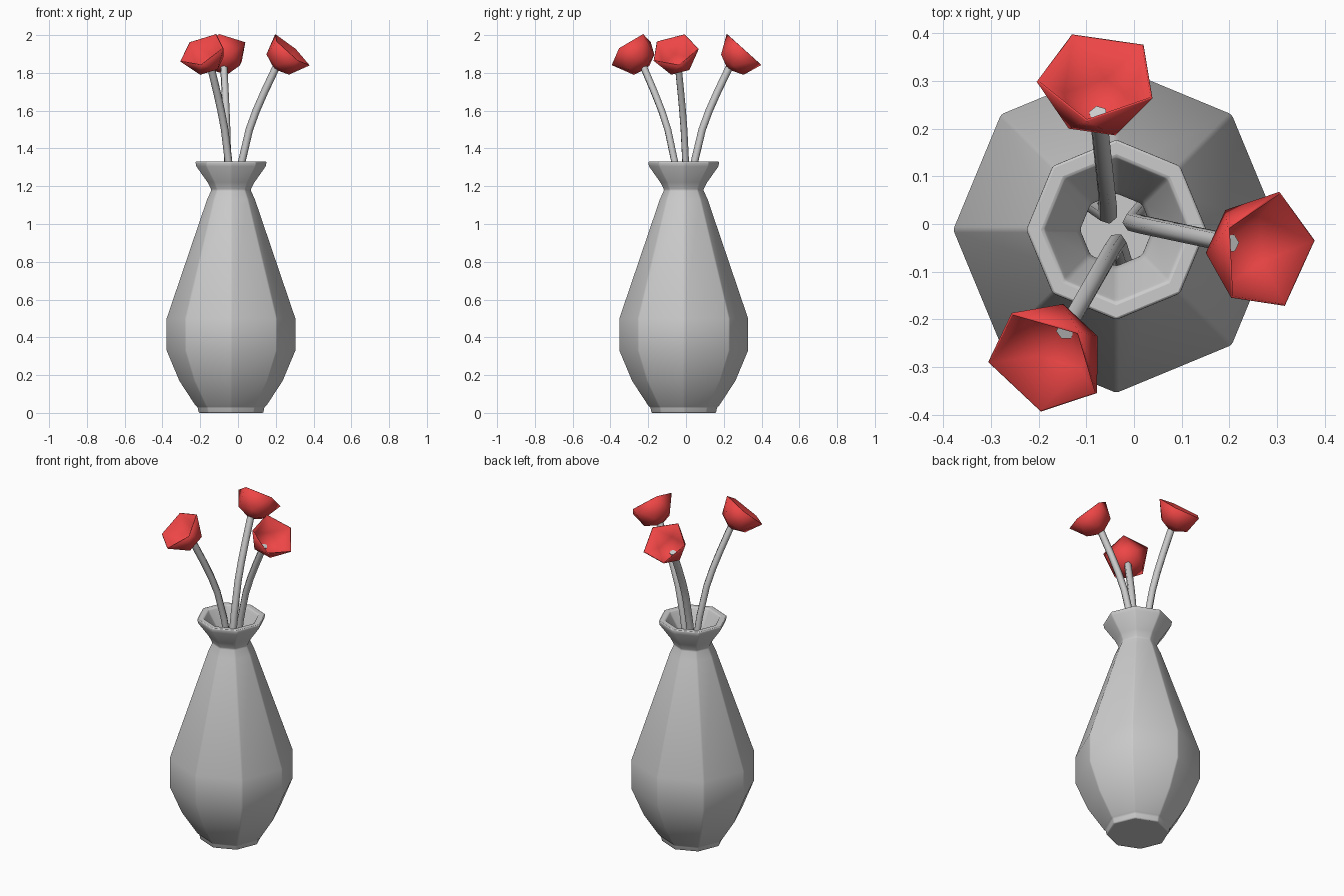
import bpy, bmesh
from math import sin, cos, radians, pi
from mathutils import Vector

if "Cube" in bpy.data.objects:
    bpy.data.objects.remove(bpy.data.objects["Cube"])

CX, CY = -0.037, -0.012
red = bpy.data.materials.new("petal_red")
red.diffuse_color = (0.85, 0.06, 0.06, 1)
red.use_nodes = True
red.node_tree.nodes["Principled BSDF"].inputs["Base Color"].default_value = red.diffuse_color


def finish(bm, name, angle, mat=None):
    bmesh.ops.recalc_face_normals(bm, faces=bm.faces)
    me = bpy.data.meshes.new(name)
    bm.to_mesh(me)
    bm.free()
    ob = bpy.data.objects.new(name, me)
    bpy.context.collection.objects.link(ob)
    if mat:
        me.materials.append(mat)
    bpy.ops.object.select_all(action='DESELECT')
    ob.select_set(True)
    bpy.context.view_layer.objects.active = ob
    bpy.ops.object.shade_smooth_by_angle(angle=radians(angle))
    return ob


# Vase: eight-sided lathe, outside profile up, then inside profile down
profile = [(0.172, 0), (0.178, 0.03), (0.19, 0.04), (0.275, 0.17), (0.342, 0.33),
           (0.342, 0.5), (0.128, 1.13), (0.105, 1.18), (0.125, 1.22), (0.185, 1.305),
           (0.19, 1.33), (0.152, 1.33), (0.145, 1.31), (0.085, 1.22), (0.075, 1.18),
           (0.095, 1.13), (0.31, 0.5), (0.31, 0.34), (0.25, 0.18), (0.15, 0.04)]
bm = bmesh.new()
rings = [[bm.verts.new((CX + r * cos(k * pi / 4), CY + r * sin(k * pi / 4), z))
          for k in range(8)] for r, z in profile]
for a, b in zip(rings, rings[1:]):
    for k in range(8):
        n = (k + 1) % 8
        bm.faces.new((a[k], a[n], b[n], b[k]))
bm.faces.new(rings[0])
bm.faces.new(rings[-1])
vase = finish(bm, "vase", 50)
bev = vase.modifiers.new("soft_edges", 'BEVEL')
bev.width = 0.006
bev.segments = 2
bev.limit_method = 'ANGLE'
bev.angle_limit = radians(28)

TILT = radians(42)


def flower(name, centre, heading, phase, start, bottom):
    """Cup of petals around a tilted axis, with its curved stem."""
    h = radians(heading)
    out = Vector((cos(h), sin(h), 0))
    side = Vector((-sin(h), cos(h), 0))
    axis = out * sin(TILT) + Vector((0, 0, cos(TILT)))
    u = out * cos(TILT) - Vector((0, 0, sin(TILT)))
    c = Vector(centre)

    # Petal cup: tip, small ring, wide ring turned by half a step
    bm = bmesh.new()

    def ring(r, d, ph):
        return [bm.verts.new(c + axis * d + r * (u * cos(radians(ph + 72 * k))
                + side * sin(radians(ph + 72 * k)))) for k in range(5)]
    tip = bm.verts.new(c - axis * 0.135)
    mid = ring(0.085, -0.1, phase + 36)
    rim = ring(0.13, 0, phase)
    for k in range(5):
        n = (k + 1) % 5
        bm.faces.new((tip, mid[n], mid[k]))
        bm.faces.new((mid[k], rim[n], rim[k]))
        bm.faces.new((mid[k], mid[n], rim[n]))
    ob = finish(bm, name + "_petals", 60, red)
    sol = ob.modifiers.new("thickness", 'SOLIDIFY')
    sol.thickness = 0.005

    # Stem: six-sided tube from the vase floor to inside the cup
    s = Vector((start[0], start[1], 1.33))
    end = c - axis * 0.12
    run = (end - s)
    pts = [Vector(bottom), s.lerp(Vector(bottom), 0.5) - out * 0.02,
           s - out * 0.025 - Vector((0, 0, 0.16)), s]
    for f, z in ((0.22, 1.5), (0.42, 1.6), (0.66, 1.7)):
        pts.append(Vector((s.x + run.x * f, s.y + run.y * f, z)))
    pts.append(end)
    cu = bpy.data.curves.new(name + "_stem", 'CURVE')
    cu.dimensions = '3D'
    cu.bevel_depth = 0.02
    cu.bevel_resolution = 1
    cu.use_fill_caps = True
    sp = cu.splines.new('POLY')
    sp.points.add(len(pts) - 1)
    for p, v in zip(sp.points, pts):
        p.co = (*v, 1)
    bpy.context.collection.objects.link(bpy.data.objects.new(name + "_stem", cu))


flower("right_flower", (0.28, -0.06, 1.92), -14, 22, (0.02, -0.002), (0.06, 0.06, 0.06))
flower("back_flower", (-0.075, 0.31, 1.92), 90, 25, (-0.055, 0.045), (-0.12, 0.08, 0.06))
flower("front_flower", (-0.19, -0.29, 1.92), 235, 25, (-0.05, -0.06), (-0.02, -0.13, 0.06))
